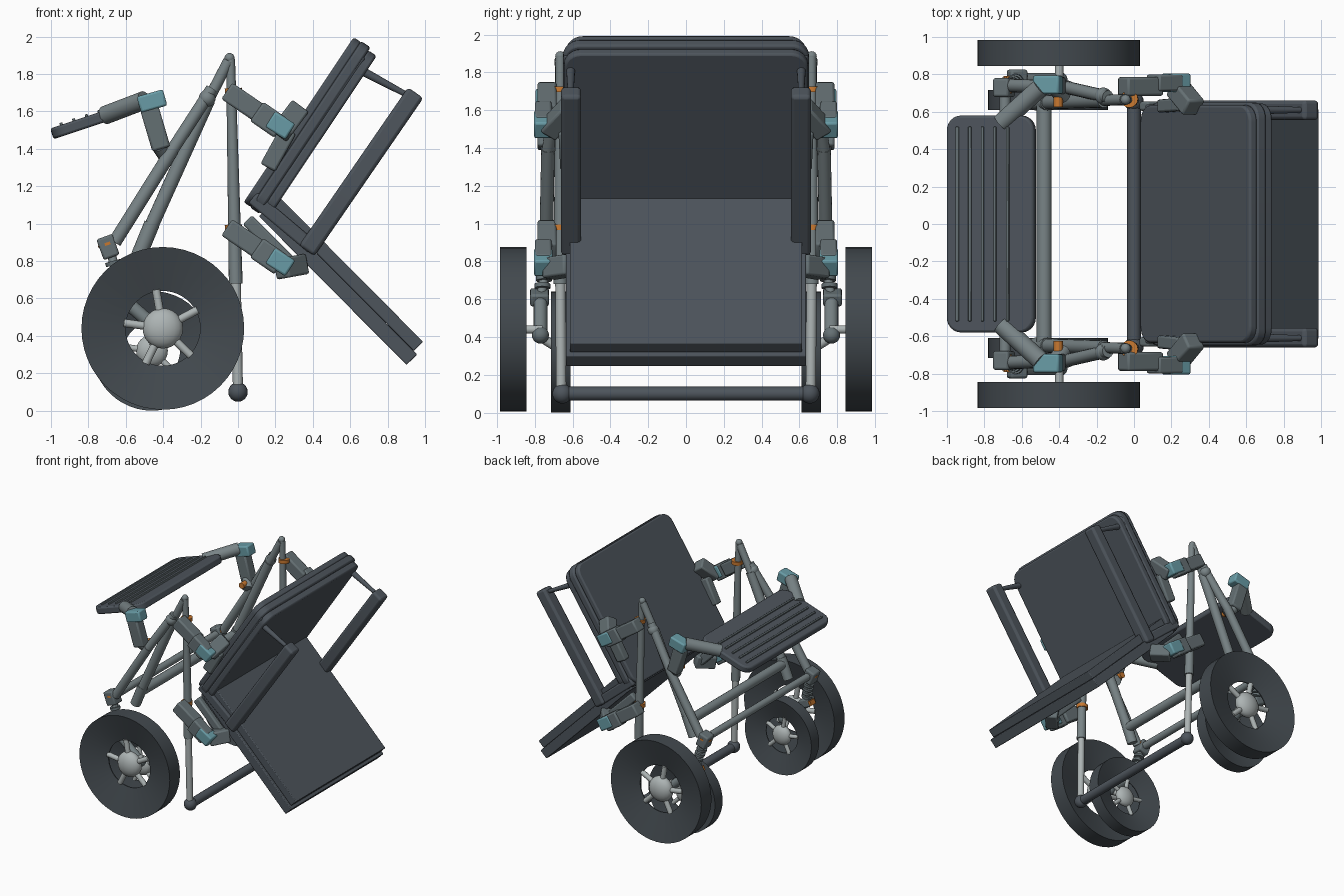
import bpy, bmesh, math
from mathutils import Vector, Matrix

old = bpy.data.objects.get("Cube")
if old:
    bpy.data.objects.remove(old, do_unlink=True)


def colour(name, *rgb):
    m = bpy.data.materials.new(name)
    m.use_nodes = True
    m.diffuse_color = (*rgb, 1)
    m.node_tree.nodes["Principled BSDF"].inputs["Base Color"].default_value = (*rgb, 1)
    return m


SLATE = colour("slate padding", .075, .09, .107)
TYRE = colour("dark tyre", .055, .067, .077)
GREY = colour("grey frame", .19, .23, .24)
BRACKET = colour("bracket grey", .13, .163, .174)
LIGHT = colour("light metal", .42, .46, .46)
TEAL = colour("teal joint", .14, .33, .38)
ORANGE = colour("orange collar", .58, .19, .03)
parts = []


def add(name, bm, mat, matrix=Matrix()):
    bmesh.ops.recalc_face_normals(bm, faces=bm.faces)
    me = bpy.data.meshes.new(name)
    bm.to_mesh(me)
    bm.free()
    me.materials.append(mat)
    ob = bpy.data.objects.new(name, me)
    ob.matrix_world = matrix
    bpy.context.collection.objects.link(ob)
    parts.append(ob)
    return ob


def tube(name, p, q, r, mat, r2=None):
    p, q = Vector(p), Vector(q)
    bm = bmesh.new()
    bmesh.ops.create_cone(bm, cap_ends=True, segments=16, radius1=r,
                          radius2=r if r2 is None else r2, depth=(q - p).length)
    turn = (q - p).to_track_quat('Z', 'Y').to_matrix().to_4x4()
    return add(name, bm, mat, Matrix.Translation((p + q) / 2) @ turn)


def ball(name, p, r, mat, squash=1):
    bm = bmesh.new()
    bmesh.ops.create_uvsphere(bm, u_segments=20, v_segments=12, radius=r)
    bmesh.ops.scale(bm, verts=bm.verts, vec=(1, squash, 1))
    return add(name, bm, mat, Matrix.Translation(p))


def beam(name, p, q, width, thick, mat, corner=0, soft=.012):
    """Box from p to q; width runs along y, corner rounds its outline."""
    p, q = Vector(p), Vector(q)
    x = (q - p).normalized()
    z = x.cross(Vector((0, 1, 0))).normalized()
    y = z.cross(x)
    bm = bmesh.new()
    bmesh.ops.create_cube(bm, size=1)
    bmesh.ops.scale(bm, verts=bm.verts, vec=((q - p).length, width, thick))
    if corner:
        edges = [e for e in bm.edges if abs((e.verts[0].co - e.verts[1].co).z) > thick / 2]
        bmesh.ops.bevel(bm, geom=edges, offset=corner, segments=6, profile=.5, affect='EDGES')
    turn = Matrix((x, y, z)).transposed().to_4x4()
    ob = add(name, bm, mat, Matrix.Translation((p + q) / 2) @ turn)
    if soft:
        mod = ob.modifiers.new("soft edge", 'BEVEL')
        mod.width, mod.segments = soft, 2
        mod.limit_method, mod.angle_limit = 'ANGLE', math.radians(50)
    return ob


def wheel(name, c, radius, width, hole, hub):
    """Tyre with dished faces, flattened hub and five spokes."""
    c = Vector(c)
    w = width / 2
    profile = [(radius, -w), (radius, w), (hole, w * .06), (hole, -w * .06)]
    bm = bmesh.new()
    rings = []
    for i in range(48):
        a = i * math.tau / 48
        rings.append([bm.verts.new((r * math.cos(a), y, r * math.sin(a))) for r, y in profile])
    for i in range(48):
        a, b = rings[i], rings[(i + 1) % 48]
        for k in range(4):
            m = (k + 1) % 4
            bm.faces.new((a[k], a[m], b[m], b[k]))
    add(name + "_tyre", bm, TYRE, Matrix.Translation(c))
    ball(name + "_hub", c, hub, LIGHT, w * .95 / hub)
    for i in range(5):
        a = math.radians(100 + 72 * i)
        tube(name + "_spoke", c, c + Vector((math.cos(a), 0, math.sin(a))) * (hole + .01), hub * .2, LIGHT)


# Backrest: three stacked rounded cushions
d, n = Vector((.555, 0, .832)), Vector((.832, 0, -.555))
base = Vector((.04, 0, 1.12))
for name, start, end, t, width, thick in (
        ("backrest_shell", -.01, 1.05, .02, 1.27, .05),
        ("backrest_pad", -.015, 1.055, .07, 1.30, .06),
        ("backrest_cushion", 0, 1.035, .125, 1.29, .055)):
    beam(name, base + d * start + n * t, base + d * end + n * t, width, thick, SLATE, .09)

# Seat: cushion over a wider, slightly longer board
d2, n2 = Vector((.705, 0, -.71)), Vector((.71, 0, .705))
tip = Vector((.99, 0, .368))
for name, length, t, width, thick, out in (("seat_cushion", 1.1, .035, 1.23, .07, 0),
                                           ("seat_board", 1.12, .11, 1.27, .08, .025)):
    end = tip - n2 * t + d2 * out
    beam(name, end - d2 * length, end, width, thick, SLATE, 0, .006)

# Ribbed foot plate
low, high = Vector((-.995, 0, 1.48)), Vector((-.53, 0, 1.635))
beam("foot_plate", low, high, 1.16, .06, SLATE, .08)
slope = (high - low).normalized()
lift = Vector((-slope.z, 0, slope.x)) * .033
for i in range(5):
    c = low.lerp(high, .13 + i * .145) + lift
    beam("foot_plate_rib", c - slope * .008, c + slope * .008, 1.04, .018, BRACKET, 0, .004)

# Cross bars joining the two side frames
tube("lower_cross_bar", (0, -.64, .1), (0, .64, .1), .037, SLATE)
tube("middle_cross_bar", (-.48, -.64, .95), (-.48, .64, .95), .04, GREY)
tube("rear_cross_bar", (-.69, -.72, .88), (-.69, .72, .88), .03, GREY)

for s, side in ((-1, "_front"), (1, "_back")):
    def P(x, y, z):
        return Vector((x, s * y, z))

    # Wheels and axles
    wheel("large_wheel" + side, P(-.402, .915, .44), .435, .14, .2, .108)
    wheel("small_wheel" + side, P(-.46, .663, .32), .32, .105, .15, .085)
    tube("axle" + side, P(-.4, .76, .44), P(-.4, .92, .44), .022, LIGHT)
    tube("small_axle" + side, P(-.46, .66, .33), P(-.43, .77, .4), .025, LIGHT)

    # Main upright leg and foot
    tube("leg_upper" + side, P(-.04, .665, 1.88), P(-.012, .665, .68), .024, GREY, .037)
    tube("leg_lower" + side, P(-.012, .665, .7), P(0, .66, .1), .027, LIGHT)
    ball("leg_foot" + side, P(0, .655, .1), .052, SLATE)
    ball("apex" + side, P(-.045, .665, 1.885), .027, GREY)

    # Two sloping struts
    tube("inner_strut" + side, P(-.05, .665, 1.87), P(-.19, .66, 1.6), .03, GREY)
    tube("inner_strut_sleeve" + side, P(-.16, .66, 1.66), P(-.48, .65, .95), .038, GREY)
    tube("inner_strut_end" + side, P(-.46, .65, 1.0), P(-.53, .65, .83), .042, GREY)
    tube("outer_strut_top" + side, P(-.14, .68, 1.72), P(-.36, .73, 1.38), .034, GREY)
    tube("outer_strut" + side, P(-.35, .73, 1.395), P(-.66, .74, .9), .036, GREY)
    ball("outer_strut_pivot" + side, P(-.165, .685, 1.67), .045, GREY)

    # Sprung caster fork
    beam("caster_clamp" + side, P(-.715, .73, .93), P(-.675, .73, .82), .1, .09, BRACKET)
    tube("caster_collar" + side, P(-.7, .73, .9), P(-.695, .73, .885), .053, ORANGE)
    tube("caster_stem" + side, P(-.675, .73, .83), P(-.62, .77, .6), .024, GREY)
    for i in range(4):
        c = P(-.67, .735, .8).lerp(P(-.635, .76, .68), i / 3)
        tube("spring_coil" + side, c, c - Vector((-.006, 0, .022)), .042, BRACKET)
    beam("fork_crown" + side, P(-.67, .775, .63), P(-.58, .775, .59), .1, .07, BRACKET)
    beam("fork_collar" + side, P(-.69, .76, .63), P(-.665, .76, .62), .06, .04, ORANGE, 0, 0)
    tube("fork_arm" + side, P(-.63, .77, .61), P(-.4, .77, .41), .036, GREY)
    ball("fork_arm_end" + side, P(-.4, .77, .41), .045, BRACKET)

    # Arm carrying the foot plate
    tube("plate_arm" + side, P(-.71, .54, 1.58), P(-.5, .73, 1.66), .05, GREY)
    beam("plate_joint" + side, P(-.53, .745, 1.635), P(-.39, .745, 1.675), .1, .09, TEAL)
    beam("plate_drop" + side, P(-.475, .745, 1.62), P(-.41, .74, 1.4), .09, .1, BRACKET)
    tube("plate_drop_pin" + side, P(-.42, .735, 1.42), P(-.38, .68, 1.36), .045, GREY)
    tube("plate_pin_cap" + side, P(-.405, .625, 1.4), P(-.405, .7, 1.4), .025, ORANGE)

    # Folding brackets for backrest and seat
    for tag, z, end in (("backrest", 1.68, (.32, .62, 1.61)), ("seat", .95, (.34, .61, .78))):
        tube(tag + "_collar" + side, P(-.025, .668, z + .045), P(-.024, .668, z + .015), .046, ORANGE)
        beam(tag + "_bracket" + side, P(-.06, .735, z + .03), P(.13, .735, z - .1), .1, .105, BRACKET)
        beam(tag + "_link" + side, P(.1, .755, z - .08), P(.23, .755, z - .17), .09, .125, BRACKET)
        beam(tag + "_joint" + side, P(.17, .755, z - .12), P(.28, .755, z - .19), .1, .1, TEAL)
        beam(tag + "_joint_plate" + side, P(.23, .73, z - .19), P(*end), .1, .11, BRACKET)
    beam("backrest_mount" + side, P(.16, .63, 1.3), P(.27, .64, 1.5), .07, .09, BRACKET)
    beam("seat_mount" + side, P(.05, .63, 1.02), P(.33, .63, .74), .05, .07, BRACKET)

    # Armrest loop
    beam("arm_side_rail" + side, P(.12, .62, 1.11), P(.66, .62, 1.9), .05, .055, SLATE)
    beam("armrest" + side, P(.368, .608, .855), P(.95, .608, 1.7), .105, .1, SLATE, .02, .018)
    tube("arm_rod" + side, P(.6, .61, 1.85), P(.9, .61, 1.69), .026, SLATE, .015)
    beam("arm_link" + side, P(.08, .615, 1.14), P(.4, .615, .87), .05, .075, SLATE)

# Smooth round parts, keep hard edges
bpy.context.view_layer.update()
bpy.ops.object.select_all(action='DESELECT')
for ob in parts:
    ob.select_set(True)
bpy.context.view_layer.objects.active = parts[0]
bpy.ops.object.shade_smooth_by_angle(angle=math.radians(35))
